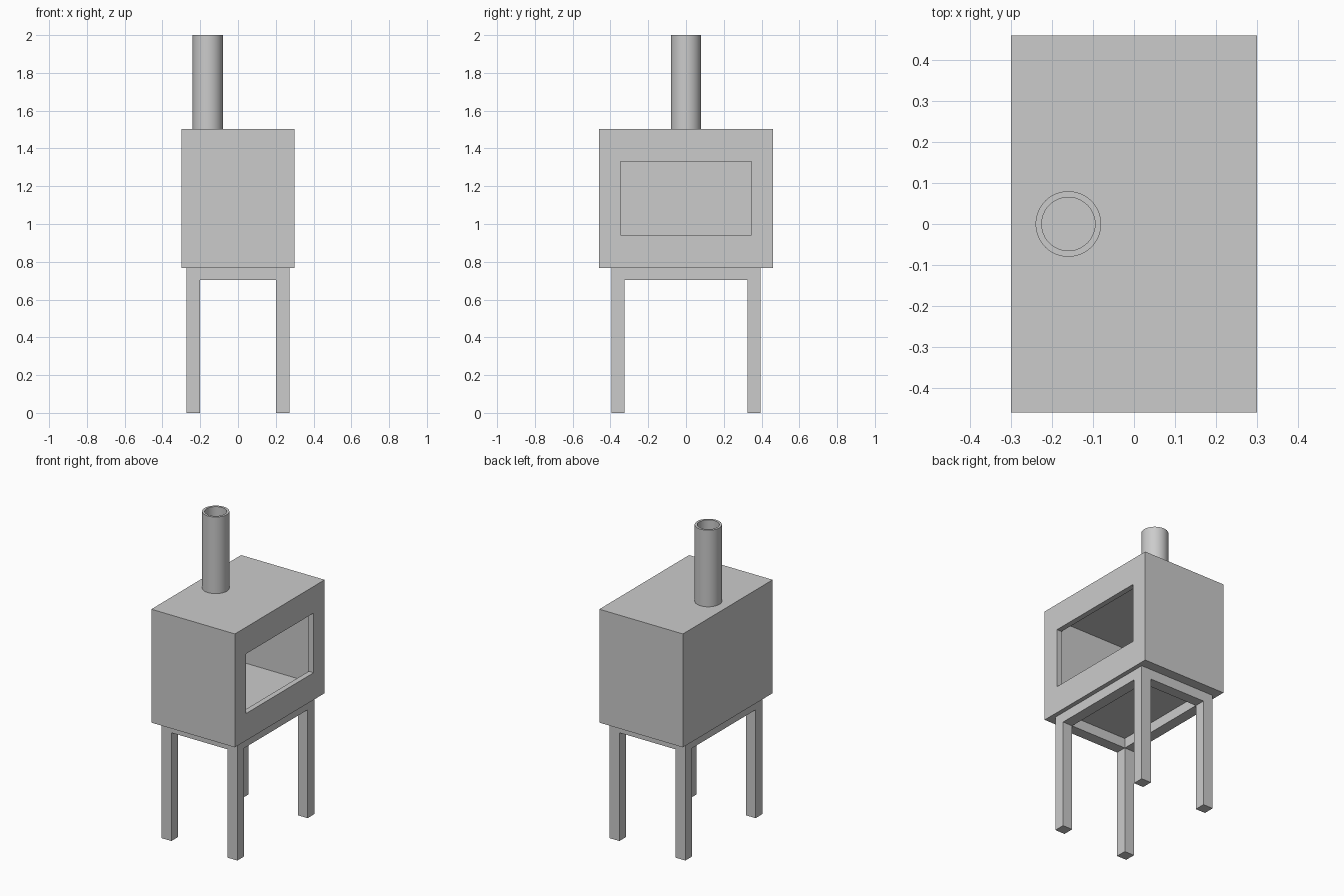
import bpy
import bmesh
from mathutils import Matrix, Vector

if "Cube" in bpy.data.objects:
    bpy.data.objects.remove(bpy.data.objects["Cube"], do_unlink=True)

GREY = (0.6, 0.6, 0.6, 1.0)
steel = bpy.data.materials.new("plain grey steel")
steel.use_nodes = True
steel.diffuse_color = GREY
steel.node_tree.nodes["Principled BSDF"].inputs["Base Color"].default_value = GREY


def finish(name, bm):
    mesh = bpy.data.meshes.new(name)
    bmesh.ops.recalc_face_normals(bm, faces=bm.faces)
    bm.to_mesh(mesh)
    bm.free()
    mesh.materials.append(steel)
    obj = bpy.data.objects.new(name, mesh)
    bpy.context.collection.objects.link(obj)
    return obj


def box(name, low, high):
    low, high = Vector(low), Vector(high)
    bm = bmesh.new()
    bmesh.ops.create_cube(bm, size=1, matrix=Matrix.Translation((low + high) / 2)
                          @ Matrix.Diagonal((*(high - low), 1)))
    return finish(name, bm)


def cut(target, cutter):
    mod = target.modifiers.new("cut " + cutter.name, "BOOLEAN")
    mod.operation = "DIFFERENCE"
    mod.solver = "EXACT"
    mod.object = cutter
    cutter.hide_render = True
    cutter.hide_set(True)


# Firebox: thick hollow body with a thin opening panel on its left side
firebox = box("firebox", (-0.3, -0.46, 0.767), (0.3, 0.46, 1.503))
chamber = box("chamber_cutter", (-0.265, -0.36, 0.867), (0.265, 0.36, 1.403))
opening = box("opening_cutter", (0.2, -0.347, 0.943), (0.4, 0.347, 1.33))
cut(firebox, chamber)
cut(firebox, opening)

# Stand: four square legs joined by rails under the firebox
BAR, SX, SY, TOP, RAIL = 0.07, 0.272, 0.395, 0.767, 0.703
for sx, side in ((1, "left"), (-1, "right")):
    x0, x1 = sorted((sx * SX, sx * (SX - BAR)))
    for sy, end in ((-1, "front"), (1, "back")):
        y0, y1 = sorted((sy * SY, sy * (SY - BAR)))
        box(f"{end}_{side}_leg", (x0, y0, 0), (x1, y1, TOP))
    box(f"{side}_rail", (x0, BAR - SY, RAIL), (x1, SY - BAR, TOP))
for sy, end in ((-1, "front"), (1, "back")):
    y0, y1 = sorted((sy * SY, sy * (SY - BAR)))
    box(f"{end}_rail", (BAR - SX, y0, RAIL), (SX - BAR, y1, TOP))

# Chimney: a hollow pipe spun from its wall section
bm = bmesh.new()
section = [bm.verts.new((r, 0, z)) for r, z in
           ((0.08, 1.503), (0.08, 2), (0.065, 2), (0.065, 1.503))]
edges = [bm.edges.new((section[i], section[(i + 1) % 4])) for i in range(4)]
bmesh.ops.spin(bm, geom=section + edges, axis=(0, 0, 1), cent=(0, 0, 0),
               angle=6.283185, steps=48, use_merge=True)
bmesh.ops.remove_doubles(bm, verts=bm.verts, dist=0.0001)
bmesh.ops.translate(bm, verts=bm.verts, vec=(-0.16, 0, 0))
chimney = finish("chimney_pipe", bm)
bpy.ops.object.select_all(action="DESELECT")
chimney.select_set(True)
bpy.context.view_layer.objects.active = chimney
bpy.ops.object.shade_smooth_by_angle()
